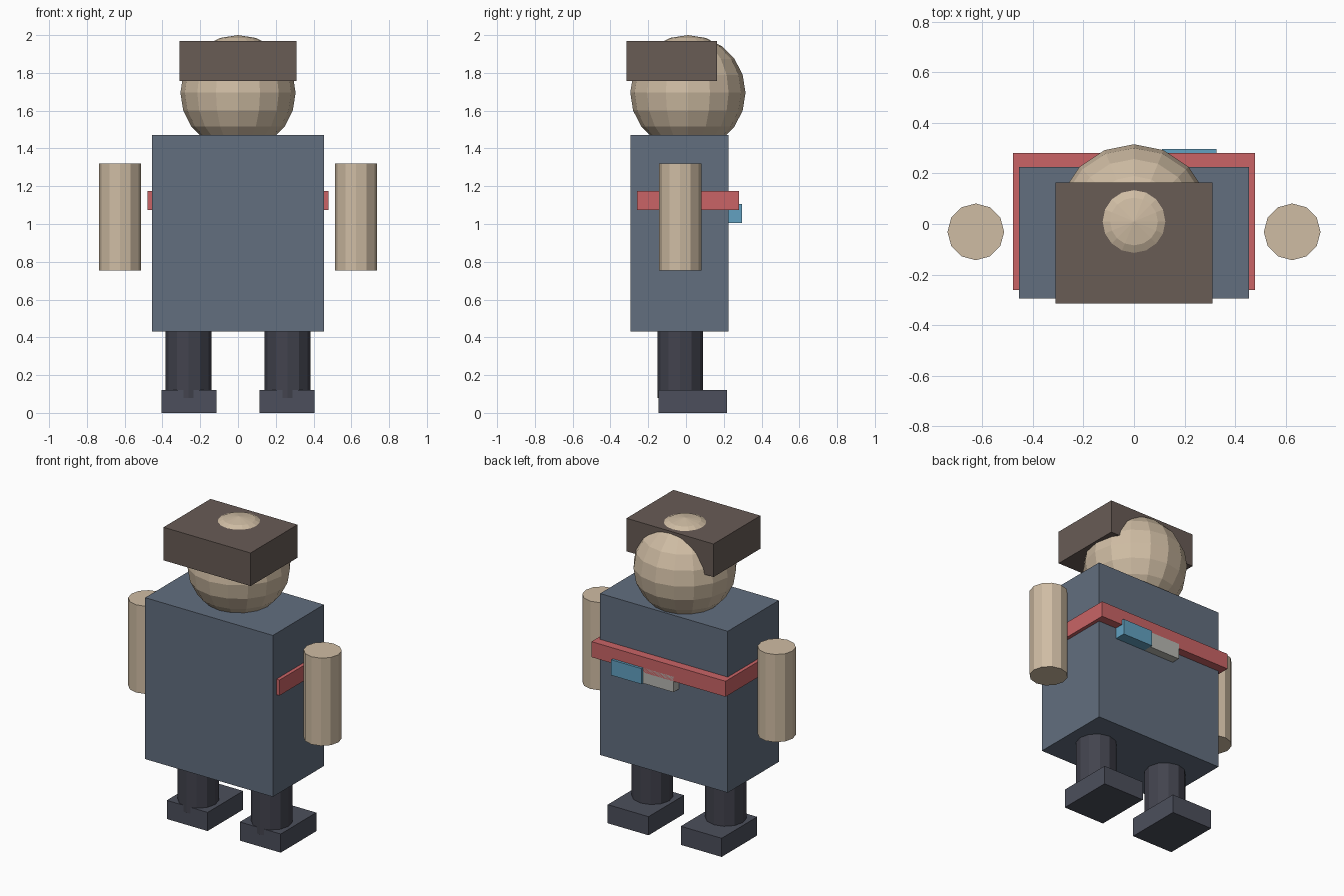
import bpy
from mathutils import Matrix, Vector

if "Cube" in bpy.data.objects:
    bpy.data.objects.remove(bpy.data.objects["Cube"])


def material(name, rgb):
    # display colour (0-255) to linear
    m = bpy.data.materials.new(name)
    m.diffuse_color = [(c / 255) ** 2.2 for c in rgb] + [1]
    m.use_nodes = True
    m.node_tree.nodes["Principled BSDF"].inputs["Base Color"].default_value = m.diffuse_color
    return m


SKIN = material("skin", (206, 187, 162))
SHIRT = material("shirt", (98, 110, 126))
HAIR = material("hair", (104, 92, 86))
RED = material("strap_red", (200, 100, 102))
BLUE = material("tag_blue", (98, 160, 192))
TROUSERS = material("trousers", (68, 69, 79))
SHOES = material("shoes", (77, 80, 92))
PALE = material("tag_pale", (182, 182, 176))


def finish(name, mat):
    ob = bpy.context.object
    ob.name = name
    ob.data.materials.append(mat)
    return ob


def box(name, mat, x, y, z):
    """Box given by its (min, max) range on each axis."""
    lo, hi = Vector((x[0], y[0], z[0])), Vector((x[1], y[1], z[1]))
    bpy.ops.mesh.primitive_cube_add(size=1, location=(lo + hi) / 2)
    ob = finish(name, mat)
    ob.data.transform(Matrix.Diagonal((*(hi - lo), 1)))
    return ob


def post(name, mat, x, y, r, z):
    """Upright twelve-sided cylinder."""
    bpy.ops.mesh.primitive_cylinder_add(
        vertices=12, radius=r, depth=z[1] - z[0],
        location=(x, y, (z[0] + z[1]) / 2))
    return finish(name, mat)


# torso
box("torso", SHIRT, (-0.455, 0.455), (-0.295, 0.225), (0.43, 1.47))

# head and block of hair
bpy.ops.mesh.primitive_uv_sphere_add(
    segments=16, ring_count=10, radius=0.305, location=(0, 0.01, 1.695))
finish("head", SKIN)
box("hair_block", HAIR, (-0.31, 0.31), (-0.315, 0.163), (1.757, 1.97))

# chest strap and two-tone tag on the back
box("strap", RED, (-0.478, 0.478), (-0.26, 0.28), (1.075, 1.175))
box("tag_blue", BLUE, (0.11, 0.326), (0.2, 0.296), (1.005, 1.105))
box("tag_pale", PALE, (-0.107, 0.11), (0.2, 0.28), (1.005, 1.105))

# arms, legs and shoes on both sides
for side, s in (("left", -1), ("right", 1)):
    post(side + "_arm", SKIN, s * 0.625, -0.031, 0.112, (0.755, 1.32))
    post(side + "_leg", TROUSERS, s * 0.262, -0.031, 0.121, (0.08, 0.5))
    box(side + "_shoe", SHOES, sorted((s * 0.115, s * 0.406)),
        (-0.145, 0.217), (0, 0.12))
